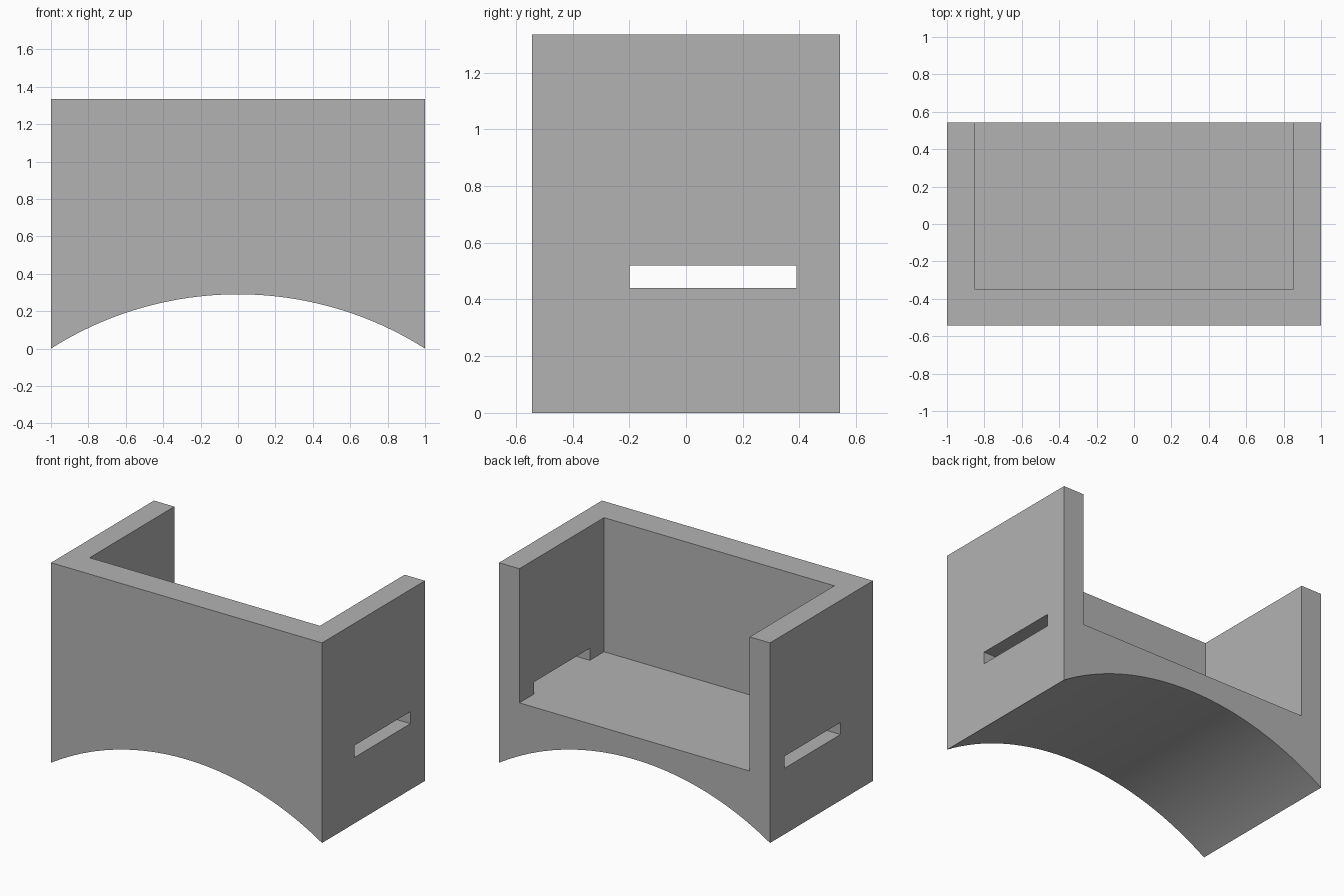
import bpy
import bmesh
import math

WIDTH, DEPTH, HEIGHT = 2.0, 1.085, 1.335
FLOOR = 0.44          # height of the tray floor
RISE = 0.29           # height of the arch at its crown
STEPS = 64

cube = bpy.data.objects.get("Cube")
if cube:
    bpy.data.objects.remove(cube, do_unlink=True)

grey = bpy.data.materials.new("plain grey")
grey.use_nodes = True
colour = (0.45, 0.45, 0.45, 1.0)
grey.diffuse_color = colour
grey.node_tree.nodes["Principled BSDF"].inputs["Base Color"].default_value = colour


def finish(name, bm):
    bmesh.ops.recalc_face_normals(bm, faces=bm.faces)
    mesh = bpy.data.meshes.new(name)
    bm.to_mesh(mesh)
    bm.free()
    mesh.materials.append(grey)
    obj = bpy.data.objects.new(name, mesh)
    bpy.context.collection.objects.link(obj)
    return obj


def box(name, low, high):
    bm = bmesh.new()
    bmesh.ops.create_cube(bm, size=1)
    for v in bm.verts:
        v.co = [h if c > 0 else l for c, l, h in zip(v.co, low, high)]
    return finish(name, bm)


# Body: front outline with an arched underside, extruded through the depth
half = WIDTH / 2
radius = (half ** 2 + RISE ** 2) / (2 * RISE)
sweep = math.asin(half / radius)
angles = [sweep * (2 * i / STEPS - 1) for i in range(STEPS + 1)]
outline = [(radius * math.sin(a), RISE - radius * (1 - math.cos(a))) for a in angles]
outline += [(half, HEIGHT), (-half, HEIGHT)]
bm = bmesh.new()
face = bm.faces.new([bm.verts.new((x, -DEPTH / 2, z)) for x, z in outline])
extruded = bmesh.ops.extrude_face_region(bm, geom=[face])["geom"]
bmesh.ops.translate(bm, vec=(0, DEPTH, 0),
                    verts=[v for v in extruded if isinstance(v, bmesh.types.BMVert)])
body = finish("arched_tray_body", bm)

# Cutters: the cavity open at top and back, and the slots through both side walls
cutters = [
    box("cavity_cutter", (-0.85, -0.35, FLOOR), (0.85, 1, 2)),
    box("slot_cutter", (-1.5, -0.2, FLOOR), (1.5, 0.39, 0.52)),
]
bpy.context.view_layer.objects.active = body
body.select_set(True)
for cutter in cutters:
    cutter.hide_render = True
    cut = body.modifiers.new(cutter.name, "BOOLEAN")
    cut.operation = "DIFFERENCE"
    cut.solver = "EXACT"
    cut.object = cutter
    bpy.ops.object.modifier_apply(modifier=cut.name)
    bpy.data.objects.remove(cutter, do_unlink=True)

# Smooth arch with sharp edges elsewhere
bpy.ops.object.select_all(action="DESELECT")
body.select_set(True)
bpy.ops.object.shade_smooth_by_angle(angle=math.radians(30))
